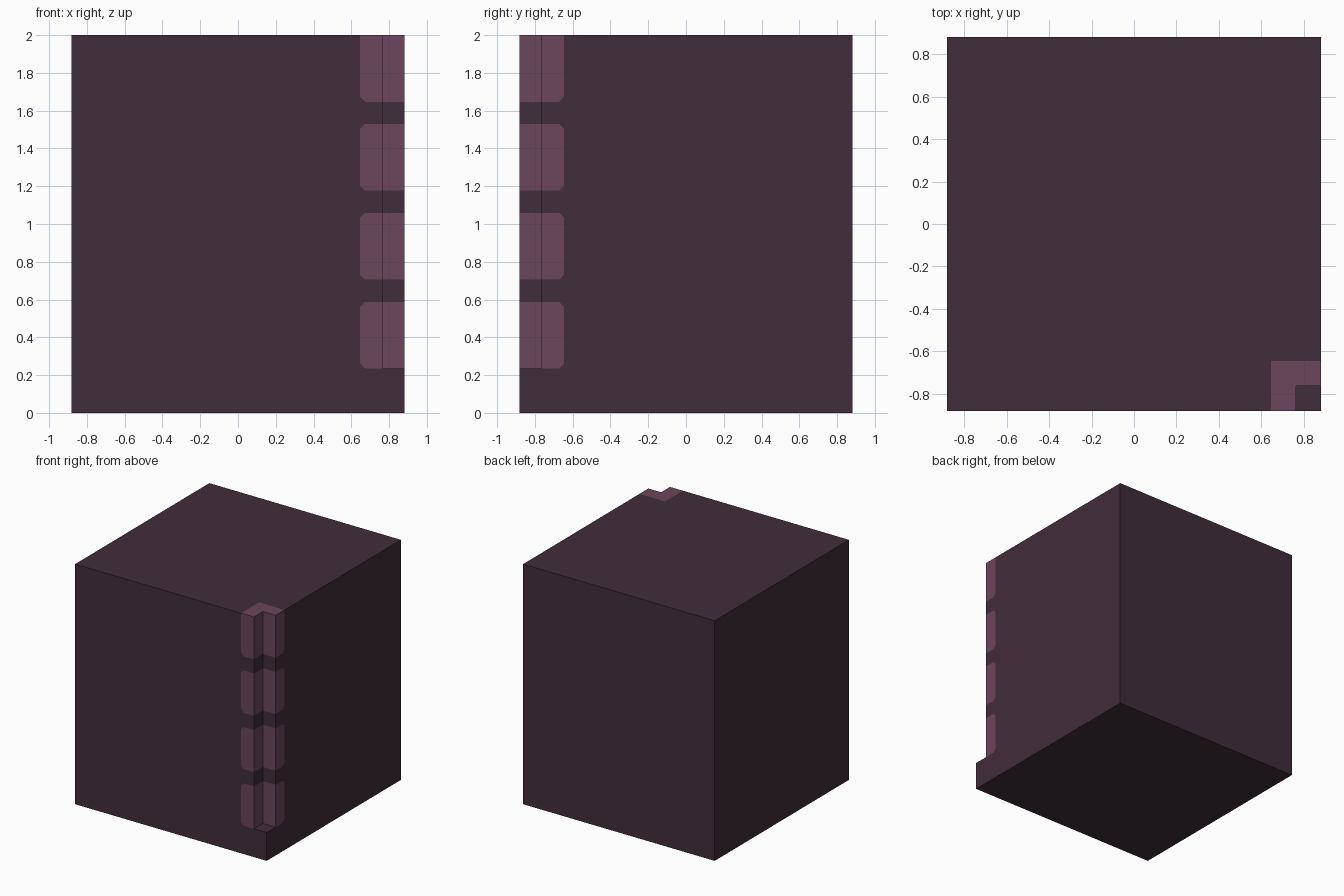
import bpy, bmesh
from mathutils import Vector

if "Cube" in bpy.data.objects:
    bpy.data.objects.remove(bpy.data.objects["Cube"])

U = 2 / 17                 # the model sits on a 15 x 15 x 17 unit lattice
H = 7.5 * U                # half width
IN = H - 2 * U             # inner edge of the coloured corner blocks
R = 0.025                  # clipped corner size of the blocks
BLOCKS = [(k * U, (k + 3) * U) for k in (2, 6, 10, 14)]


def material(name, rgb):
    m = bpy.data.materials.new(name)
    m.diffuse_color = (*rgb, 1)
    m.use_nodes = True
    m.node_tree.nodes["Principled BSDF"].inputs["Base Color"].default_value = m.diffuse_color
    return m


def box(name, lo, hi):
    bpy.ops.mesh.primitive_cube_add(size=1, location=[(a + b) / 2 for a, b in zip(lo, hi)])
    o = bpy.context.object
    o.name = name
    o.scale = [b - a for a, b in zip(lo, hi)]
    bpy.ops.object.transform_apply(location=True, rotation=False, scale=True)
    return o


# Corner notch cut out of the main block
cutter = box("notch_cutter", (H - U, -H - 1, 2 * U), (H + 1, -H + U, 3))
cutter.hide_render = True
body = box("block_body", (-H, -H, 0), (H, H, 2))
mod = body.modifiers.new("notch", 'BOOLEAN')
mod.operation = 'DIFFERENCE'
mod.solver = 'EXACT'
mod.object = cutter
bpy.ops.object.modifier_apply(modifier=mod.name)
bpy.data.objects.remove(cutter)

body.data.materials.clear()
body.data.materials.append(material("dark_plum", (0.053, 0.026, 0.044)))
body.data.materials.append(material("dusty_mauve", (0.147, 0.061, 0.107)))

bm = bmesh.new()
bm.from_mesh(body.data)


def cut(co, no, faces=None):
    faces = faces or bm.faces[:]
    geom = set(faces)
    for f in faces:
        geom.update(f.edges)
        geom.update(f.verts)
    bmesh.ops.bisect_plane(bm, geom=list(geom), dist=1e-5, plane_co=co, plane_no=no)


# Straight outlines of the coloured blocks
cut((IN, 0, 0), (1, 0, 0))
cut((0, -IN, 0), (0, 1, 0))
for z0, z1 in BLOCKS:
    cut((0, 0, z0), (0, 0, 1))
    if z1 < 1.99:
        cut((0, 0, z1), (0, 0, 1))

# Clipped corners on the front and right faces
for z0, z1 in BLOCKS:
    for z, s in ((z0, 1), (z1, -1)):
        if z > 1.99:
            continue
        for p, d, n in ((Vector((IN, -H, z)), Vector((1, 0, 0)), Vector((0, -1, 0))),
                        (Vector((H, -IN, z)), Vector((0, -1, 0)), Vector((1, 0, 0)))):
            probe = p + d * U * 0.5 + Vector((0, 0, s * U))
            cell = [f for f in bm.faces if f.normal.dot(n) > 0.9
                    and abs((f.calc_center_median() - p).dot(n)) < 1e-3
                    and min((v.co - p).dot(d) for v in f.verts) > -1e-3
                    and min(v.co.z for v in f.verts) < probe.z < max(v.co.z for v in f.verts)]
            if cell:
                cut(p + d * R, d + Vector((0, 0, s)), cell)

# Colour by position
for f in bm.faces:
    c = f.calc_center_bounds() if len(f.verts) > 3 else f.calc_center_median()
    side = min(c.x - IN, -c.y - IN)
    f.material_index = 0
    if side <= 0:
        continue
    if abs(f.normal.z) > 0.9:
        f.material_index = int(c.z > 1.99)
        continue
    for z0, z1 in BLOCKS:
        if z0 < c.z < z1:
            end = c.z - z0 if z1 > 1.99 else min(c.z - z0, z1 - c.z)
            f.material_index = int(side + end > R)
    f.smooth = False

bm.to_mesh(body.data)
bm.free()
